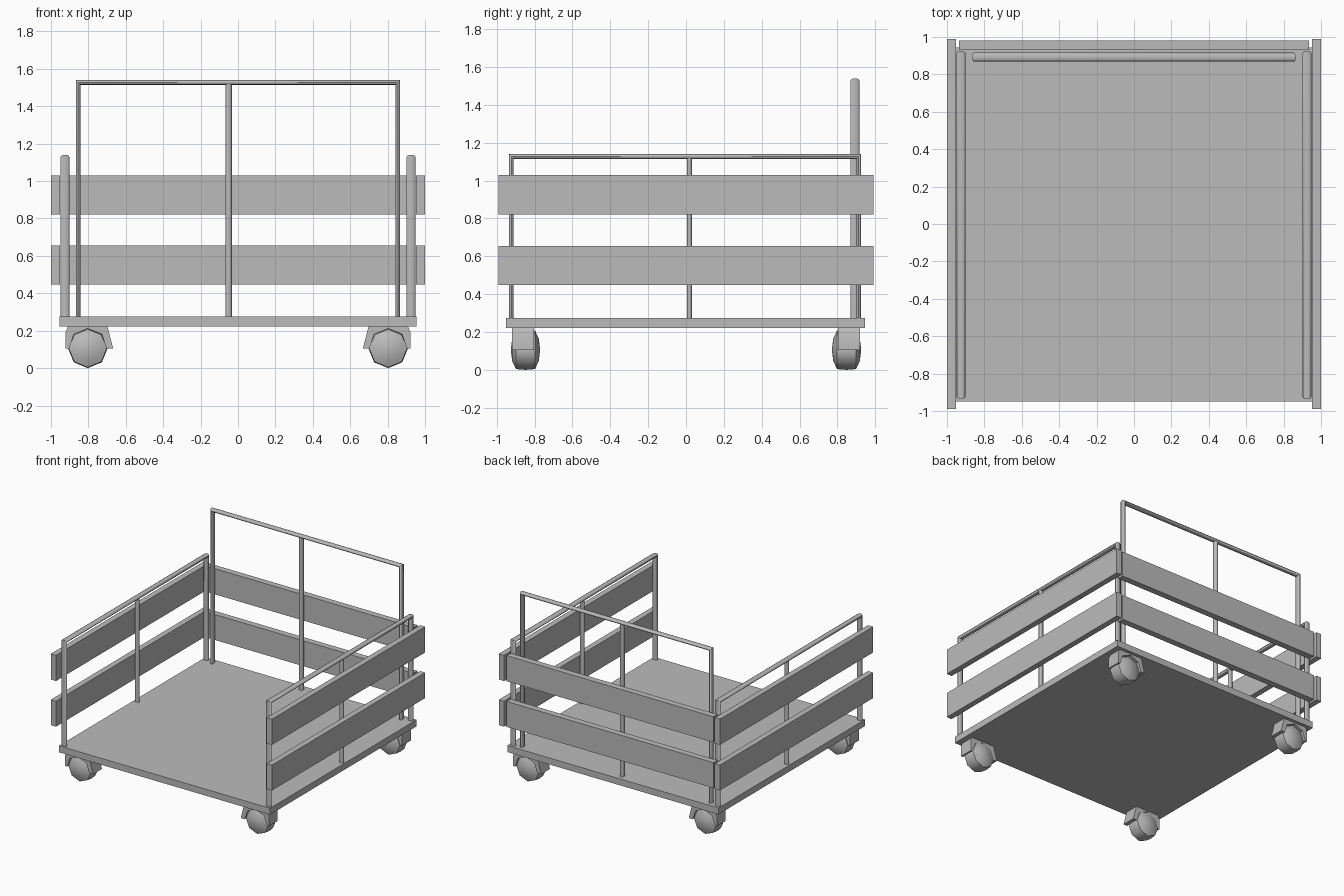
import bpy, bmesh, math
from mathutils import Vector

if "Cube" in bpy.data.objects:
    bpy.data.objects.remove(bpy.data.objects["Cube"], do_unlink=True)

grey = bpy.data.materials.new("plain grey")
grey.use_nodes = True
colour = (0.5, 0.5, 0.5, 1)
grey.diffuse_color = colour
grey.node_tree.nodes["Principled BSDF"].inputs["Base Color"].default_value = colour


def finish(name, bm, smooth=None):
    bmesh.ops.recalc_face_normals(bm, faces=bm.faces)
    me = bpy.data.meshes.new(name)
    bm.to_mesh(me)
    bm.free()
    me.materials.append(grey)
    if smooth:
        me.polygons.foreach_set("use_smooth", [True] * len(me.polygons))
        me.set_sharp_from_angle(angle=math.radians(smooth))
    ob = bpy.data.objects.new(name, me)
    bpy.context.collection.objects.link(ob)
    return ob


def box(name, lo, hi):
    bm = bmesh.new()
    bmesh.ops.create_cube(bm, size=1)
    for v in bm.verts:
        v.co = Vector([a + (c + 0.5) * (b - a) for a, b, c in zip(lo, hi, v.co)])
    return finish(name, bm)


def skin(bm, rings, cap=True):
    # Bridge successive rings of points with quads
    vs = [[bm.verts.new(p) for p in ring] for ring in rings]
    n = len(vs[0])
    for a, b in zip(vs, vs[1:]):
        for i in range(n):
            j = (i + 1) % n
            bm.faces.new((a[i], a[j], b[j], b[i]))
    if cap:
        bm.faces.new(vs[0])
        bm.faces.new(vs[-1])


def rail(name, u0, u1, top, mid, mid_half, place, depth=0.024, thick=0.0125):
    # Mitred hoop of flattened tube with a centre post
    sides = [2 * math.pi * i / 12 for i in range(12)]
    base = 0.27

    def ring(u, z, du, dz):
        return [place(u + du * thick * (1 - math.cos(a)),
                      depth * math.sin(a),
                      z + dz * thick * (1 - math.cos(a))) for a in sides]
    bm = bmesh.new()
    skin(bm, [ring(u0, base, 1, 0), ring(u0, top, 1, -1),
              ring(u1, top, -1, -1), ring(u1, base, -1, 0)])
    skin(bm, [[place(mid + mid_half * math.cos(a), depth * 0.8 * math.sin(a), z)
               for a in sides] for z in (base, top - thick)])
    finish(name, bm, 50)


# Deck
box("deck", (-0.955, -0.95, 0.222), (0.955, 0.945, 0.275))

# Planks on three sides
for level, z0, z1 in (("lower", 0.447, 0.655), ("upper", 0.82, 1.03)):
    box(f"{level}_back_plank", (-0.935, 0.93, z0), (0.935, 0.982, z1))
    for side, s in (("left", 1), ("right", -1)):
        xs = sorted((s * 0.953, s * 1.0))
        box(f"{level}_{side}_plank", (xs[0], -0.99, z0), (xs[1], 0.99, z1))

# Tube rails
rail("back_rail", -0.867, 0.867, 1.54, -0.05, 0.018,
     lambda u, d, z: Vector((u, 0.892 + d, z)))
for side, s in (("left", 1), ("right", -1)):
    rail(f"{side}_rail", -0.935, 0.925, 1.14, 0.018, 0.014,
         lambda u, d, z, s=s: Vector((s * 0.925 + d, u, z)))


def caster(name, sx, sy):
    cx, cy, cz = sx * 0.803, sy * 0.848, 0.106
    # Eight-sided domed wheel
    bm = bmesh.new()
    angles = [math.pi * i / 4 for i in range(8)]
    profile = [(-0.076, 0.012), (-0.07, 0.06), (-0.05, 0.102), (0, 0.106),
               (0.05, 0.102), (0.07, 0.06), (0.076, 0.012)]
    skin(bm, [[Vector((cx + r * math.cos(a), cy + y, cz + r * math.sin(a)))
               for a in angles] for y, r in profile])
    finish(f"{name}_wheel", bm, 50)
    # Hood over the upper half of the wheel, open below
    bm = bmesh.new()
    outline = [(0.118, 0), (0.118, 0.09), (0.105, 0.118), (-0.105, 0.118),
               (-0.112, 0.09), (-0.135, 0),
               (-0.1, 0), (-0.075, 0.075), (0, 0.106), (0.075, 0.075), (0.1, 0)]
    skin(bm, [[Vector((cx + sx * x, cy + sy * y, cz + z)) for x, z in outline]
              for y in (-0.045, 0.07)])
    finish(f"{name}_hood", bm, 40)


for fb, sy in (("front", -1), ("back", 1)):
    for side, sx in (("left", 1), ("right", -1)):
        caster(f"{fb}_{side}_caster", sx, sy)
